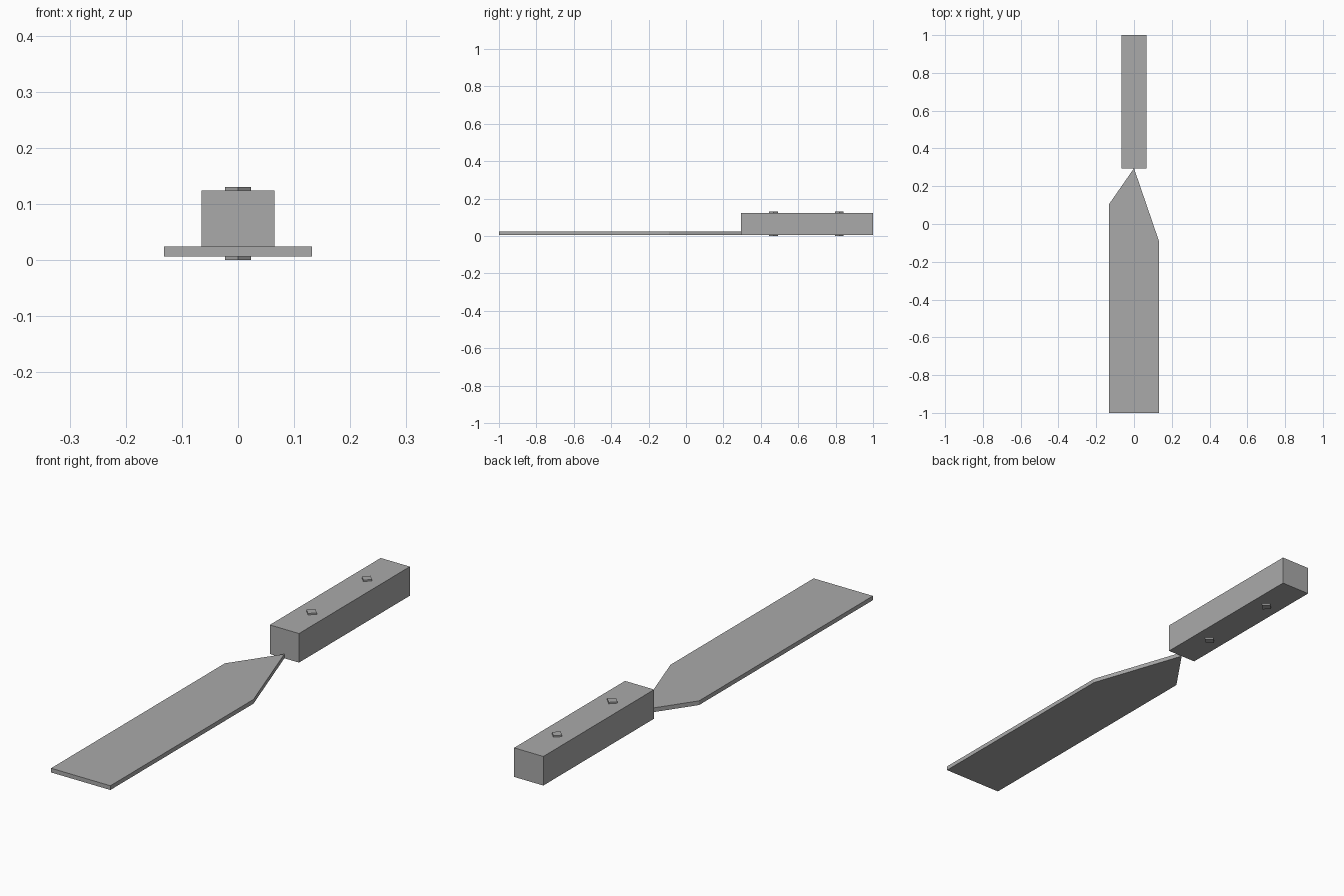
import bpy, bmesh
from math import cos, sin, pi

cube = bpy.data.objects.get("Cube")
if cube:
    bpy.data.objects.remove(cube, do_unlink=True)

# One plain grey for every part
GREY = (0.4, 0.4, 0.4, 1)
grey = bpy.data.materials.new("grey")
grey.use_nodes = True
grey.diffuse_color = GREY
grey.node_tree.nodes["Principled BSDF"].inputs["Base Color"].default_value = GREY


def prism(name, outline, bottom, top):
    """Extrude a flat counter-clockwise outline from bottom to top."""
    bm = bmesh.new()
    base = bm.faces.new([bm.verts.new((x, y, bottom)) for x, y in outline])
    result = bmesh.ops.extrude_face_region(bm, geom=[base], use_keep_orig=True)
    raised = [v for v in result["geom"] if isinstance(v, bmesh.types.BMVert)]
    bmesh.ops.translate(bm, verts=raised, vec=(0, 0, top - bottom))
    bmesh.ops.recalc_face_normals(bm, faces=bm.faces)
    mesh = bpy.data.meshes.new(name)
    bm.to_mesh(mesh)
    bm.free()
    mesh.materials.append(grey)
    obj = bpy.data.objects.new(name, mesh)
    bpy.context.collection.objects.link(obj)
    return obj


BASE = 0.007
NECK = 0.295          # where the blade point meets the handle
BLADE, GRIP = 0.132, 0.065   # half widths

# Flat blade with an uneven taper towards the handle
prism("blade", [(-BLADE, -1), (BLADE, -1), (BLADE, -0.09), (0, NECK), (-BLADE, 0.105)],
      BASE, 0.024)

# Square handle
prism("handle", [(-GRIP, NECK), (GRIP, NECK), (GRIP, 1), (-GRIP, 1)], BASE, 0.124)

# Four-sided rivets passing right through the handle
for name, y in (("front_rivet", 0.468), ("back_rivet", 0.82)):
    diamond = [(0.023 * cos(i * pi / 2), y + 0.023 * sin(i * pi / 2)) for i in range(4)]
    prism(name, diamond, 0, 0.13)
